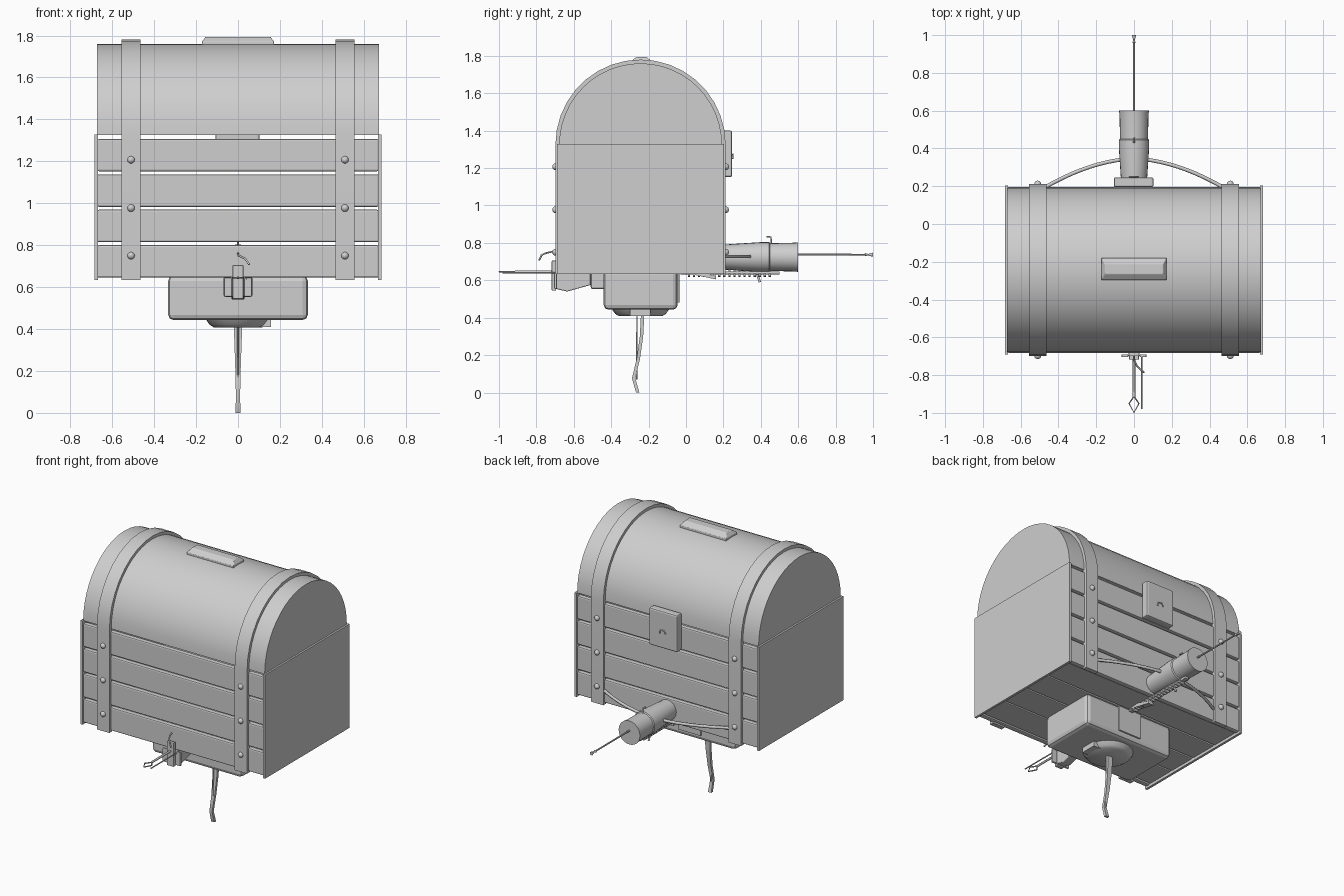
import bpy, bmesh, math
from mathutils import Vector

if "Cube" in bpy.data.objects:
    bpy.data.objects.remove(bpy.data.objects["Cube"])

grey = bpy.data.materials.new("light_grey")
grey.diffuse_color = (0.62, 0.62, 0.62, 1)
grey.use_nodes = True
grey.node_tree.nodes["Principled BSDF"].inputs["Base Color"].default_value = grey.diffuse_color
CY = -0.243          # chest centre line in y
BASE = 1.325         # where the lid starts


def finish(name, bm, bevel=0.0, smooth=True):
    bmesh.ops.recalc_face_normals(bm, faces=bm.faces)
    me = bpy.data.meshes.new(name)
    bm.to_mesh(me)
    bm.free()
    ob = bpy.data.objects.new(name, me)
    bpy.context.collection.objects.link(ob)
    me.materials.append(grey)
    if bevel:
        m = ob.modifiers.new("bevel", 'BEVEL')
        m.width, m.segments = bevel, 2
    if smooth:
        bpy.ops.object.select_all(action='DESELECT')
        ob.select_set(True)
        bpy.context.view_layer.objects.active = ob
        bpy.ops.object.shade_smooth_by_angle(angle=math.radians(35))
    return ob


def box(name, x, y, z, bevel=0.0):
    bm = bmesh.new()
    bmesh.ops.create_cube(bm, size=1)
    for v in bm.verts:
        v.co = [(r[0] + r[1]) / 2 + c * (r[1] - r[0]) for r, c in zip((x, y, z), v.co)]
    return finish(name, bm, bevel, smooth=False)


def extrude_x(name, profile, x0, x1, bevel=0.0):
    """Closed (y, z) profile pulled from x0 to x1."""
    bm = bmesh.new()
    a = [bm.verts.new((x0, y, z)) for y, z in profile]
    b = [bm.verts.new((x1, y, z)) for y, z in profile]
    n = len(a)
    bm.faces.new(a)
    bm.faces.new(b)
    for i in range(n):
        bm.faces.new((a[i], a[(i + 1) % n], b[(i + 1) % n], b[i]))
    return finish(name, bm, bevel)


def lathe(name, origin, axis, profile, n=20):
    """(distance along axis, radius) rings joined into a capped solid."""
    bm = bmesh.new()
    q = Vector((0, 0, 1)).rotation_difference(Vector(axis))
    rings = []
    for h, r in profile:
        rings.append([bm.verts.new(Vector(origin) + q @ Vector((
            r * math.cos(2 * math.pi * i / n), r * math.sin(2 * math.pi * i / n), h)))
            for i in range(n)])
    for a, b in zip(rings, rings[1:]):
        for i in range(n):
            bm.faces.new((a[i], a[(i + 1) % n], b[(i + 1) % n], b[i]))
    bm.faces.new(rings[0])
    bm.faces.new(rings[-1])
    return finish(name, bm)


def tube(name, pts, r):
    cu = bpy.data.curves.new(name, 'CURVE')
    cu.dimensions = '3D'
    cu.bevel_depth, cu.bevel_resolution, cu.use_fill_caps = r, 1, True
    sp = cu.splines.new('POLY')
    sp.points.add(len(pts) - 1)
    for p, c in zip(sp.points, pts):
        p.co = (*c, 1)
    cu.materials.append(grey)
    ob = bpy.data.objects.new(name, cu)
    bpy.context.collection.objects.link(ob)
    return ob


def arc(r, n=18):
    return [(CY - r * math.cos(math.pi * i / n), BASE + r * math.sin(math.pi * i / n))
            for i in range(n + 1)]


# Barrel lid
extrude_x("lid", arc(0.435, 24), -0.672, 0.672)

# Straps running over the lid and down both walls, with rivets
outer = [(CY - 0.455, 0.635)] + arc(0.455) + [(CY + 0.455, 0.635)]
inner = [(CY - 0.425, 0.635)] + arc(0.425) + [(CY + 0.425, 0.635)]
for sx in (-1, 1):
    extrude_x("strap", outer + inner[::-1], sx * 0.51 - 0.046, sx * 0.51 + 0.046)
    box("end_plate", sorted((sx * 0.668, sx * 0.684)), (-0.69, 0.204), (0.633, 1.328))
    for sy in (-1, 1):
        for z in (0.75, 0.977, 1.207):
            lathe("rivet", (sx * 0.51, CY + sy * 0.452, z), (0, sy, 0),
                  [(0, 0.018), (0.01, 0.017), (0.017, 0.011), (0.02, 0.003)], 12)

# Wall and floor planks with narrow gaps
for i in range(4):
    z = 0.645 + 0.169 * i
    for sy in (-1, 1):
        y = sorted((CY + sy * 0.405, CY + sy * 0.44))
        box("wall_plank", (-0.67, 0.67), y, (z, z + 0.155), 0.008)
    y = CY - 0.405 + 0.2025 * i
    box("floor_plank", (-0.67, 0.67), (y + 0.004, y + 0.198), (0.65, 0.68), 0.006)

# Lid handle
bm = bmesh.new()
lower = [bm.verts.new((sx * 0.172, -0.238 + sy * 0.058, 1.75)) for sx, sy in ((-1, -1), (1, -1), (1, 1), (-1, 1))]
mid = [bm.verts.new((v.co.x, v.co.y, 1.77)) for v in lower]
top = [bm.verts.new((v.co.x * 0.9, -0.238 + (v.co.y + 0.238) * 0.45, 1.794)) for v in lower]
bm.faces.new(lower)
bm.faces.new(top)
for a, b in ((lower, mid), (mid, top)):
    for i in range(4):
        bm.faces.new((a[i], a[(i + 1) % 4], b[(i + 1) % 4], b[i]))
finish("lid_handle", bm, 0.003, smooth=False)

# Box under the floor, with base disc, tab and hanging plate
box("under_box", (-0.333, 0.333), (-0.44, -0.045), (0.443, 0.655), 0.025)
lathe("base_disc", (0, -0.243, 0.408), (0, 0, 1), [(0, 0.115), (0.012, 0.135), (0.04, 0.155)], 28)
box("base_tab", (0.06, 0.158), (-0.30, -0.19), (0.41, 0.45))
box("hanging_plate", (-0.085, 0.085), (-0.05, -0.035), (0.48, 0.65), 0.004)
box("front_block", (-0.07, 0.07), (-0.51, -0.43), (0.553, 0.65), 0.012)

# Curved tail blade
path = [(-0.232, 0.415, 0.02), (-0.238, 0.30, 0.016), (-0.255, 0.18, 0.012),
        (-0.28, 0.075, 0.010), (-0.258, 0.0, 0.012)]
bm = bmesh.new()
rows = [[bm.verts.new((sx * w, y + sy * 0.009, z)) for sx, sy in ((-1, -1), (1, -1), (1, 1), (-1, 1))]
        for y, z, w in path]
for a, b in zip(rows, rows[1:]):
    for i in range(4):
        bm.faces.new((a[i], a[(i + 1) % 4], b[(i + 1) % 4], b[i]))
bm.faces.new(rows[0])
bm.faces.new(rows[-1])
for v in bm.verts:
    v.co.z = max(v.co.z, 0)
finish("tail_blade", bm)
tube("tail_wire", [(0, -0.262, 0.415), (0, -0.264, 0.07)], 0.004)

# Front latch: plate, side cheeks, wedge, hook and rods
box("latch_plate", (-0.026, 0.026), (-0.718, -0.695), (0.545, 0.705), 0.004)
for sx in (-1, 1):
    box("latch_cheek", sorted((sx * 0.03, sx * 0.066)), (-0.705, -0.69), (0.555, 0.645), 0.004)
extrude_x("latch_wedge", [(-0.70, 0.645), (-0.70, 0.555), (-0.635, 0.54), (-0.51, 0.575), (-0.51, 0.645)],
          -0.03, 0.03, 0.004)
tube("latch_hook", [(0.0, -0.70, 0.76), (0.0, -0.72, 0.752), (0.015, -0.75, 0.745),
                    (0.035, -0.772, 0.735), (0.053, -0.785, 0.708)], 0.005)
tube("front_rod", [(0, -0.70, 0.645), (0, -0.915, 0.645)], 0.007)
tube("side_rod", [(0.04, -0.69, 0.64), (0.04, -0.98, 0.64)], 0.004)
tube("diamond_tip", [(0, -0.912, 0.645), (0.026, -0.95, 0.645), (0, -0.998, 0.645),
                     (-0.026, -0.95, 0.645), (0, -0.912, 0.645)], 0.004)

# Rear box with a small hook on its face
box("rear_box", (-0.107, 0.103), (0.195, 0.247), (1.152, 1.40), 0.01)
tube("rear_box_hook", [(-0.025, 0.249, 1.255), (-0.01, 0.251, 1.275), (0.015, 0.251, 1.272), (0.022, 0.249, 1.25)], 0.004)

# Rear barrel, rod and bow
lathe("barrel", (0, 0.19, 0.724), (0, 1, 0),
      [(0, 0.066), (0.06, 0.07), (0.21, 0.08), (0.255, 0.08), (0.26, 0.074), (0.39, 0.077), (0.41, 0.079)], 24)
lathe("barrel_rod", (0, 0.595, 0.737), (0, 1, 0),
      [(0, 0.006), (0.36, 0.005), (0.365, 0.009), (0.38, 0.004), (0.405, 0.012)], 10)
tube("bow", [(0.47 * t, 0.345 - 0.15 * abs(t) ** 1.8, 0.727)
             for t in [k / 10 for k in range(-10, 11)]], 0.010)
tube("sight", [(0, 0.455, 0.79), (0, 0.455, 0.832), (0, 0.43, 0.832)], 0.005)
tube("trigger", [(0, 0.365, 0.68), (0, 0.375, 0.65), (0, 0.385, 0.62), (0, 0.395, 0.59)], 0.007)

# Ridged rack below the barrel
box("rack_bar", (-0.014, 0.014), (-0.03, 0.50), (0.632, 0.648), 0.002)
for i in range(17):
    y = 0.01 + i * 0.027
    lathe("rack_ridge", (0, y, 0.636), (0, 1, 0), [(0, 0.02), (0.012, 0.02)], 10)
extrude_x("rack_bracket", [(-0.03, 0.645), (0.16, 0.605), (0.16, 0.62), (0.06, 0.65)], -0.02, 0.02)
